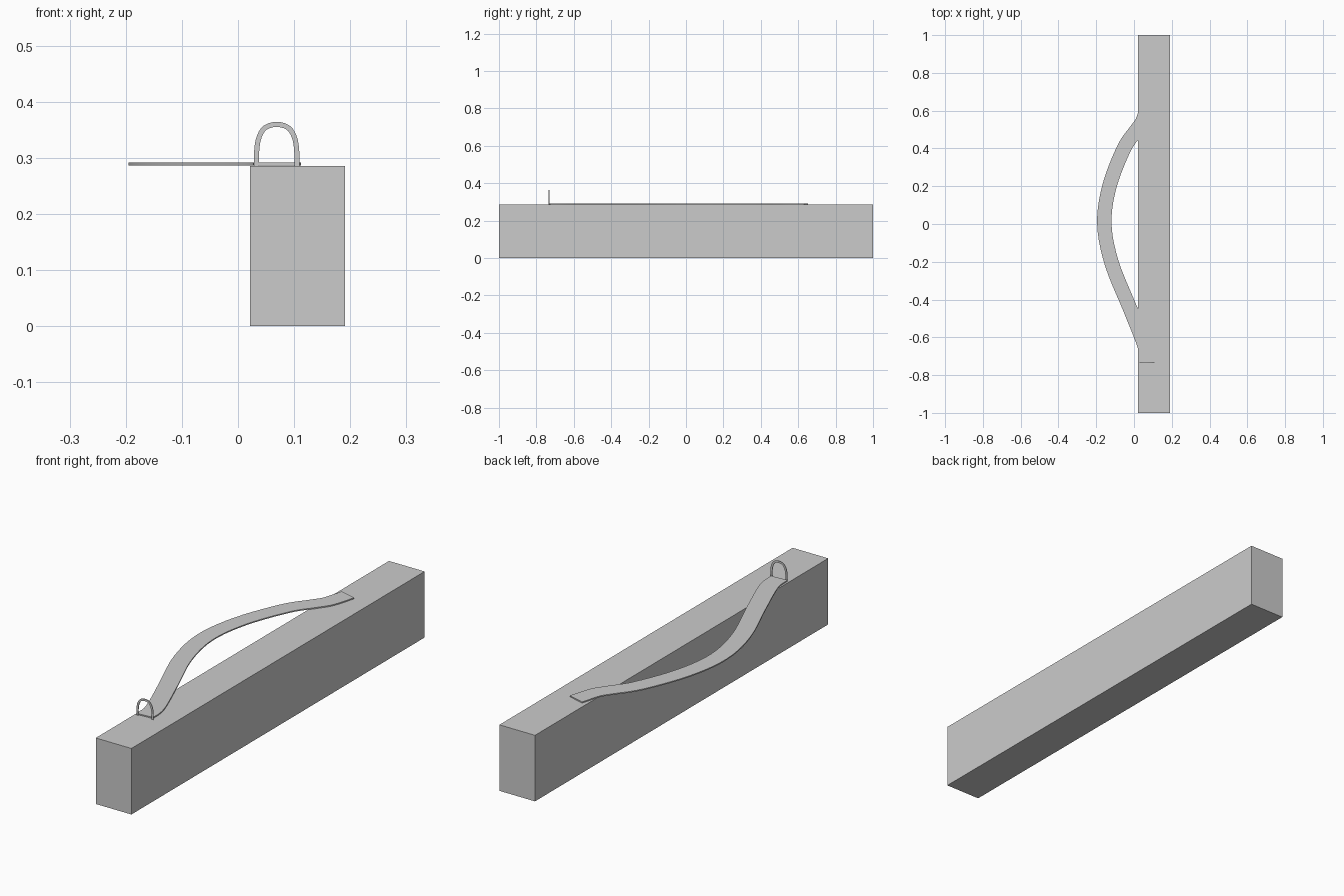
import bpy, bmesh
from mathutils import Vector, Matrix

if "Cube" in bpy.data.objects:
    bpy.data.objects.remove(bpy.data.objects["Cube"])


def smooth_path(pts, steps):
    # Catmull-Rom curve through the control points
    p = [Vector(q) for q in pts]
    p = [2 * p[0] - p[1]] + p + [2 * p[-1] - p[-2]]
    out = []
    for a, b, c, d in zip(p, p[1:], p[2:], p[3:]):
        for i in range(steps):
            t = i / steps
            out.append(0.5 * (2 * b + (c - a) * t + (2 * a - 5 * b + 4 * c - d) * t ** 2
                              + (3 * b - a - 3 * c + d) * t ** 3))
    return out + [p[-2]]


def flat_band(name, pts, width, thick, matrix, steps=5):
    # Band of constant width along a planar path, thickened along local z
    path = smooth_path(pts, steps)
    bm = bmesh.new()
    rings = []
    for i, c in enumerate(path):
        t = (path[min(i + 1, len(path) - 1)] - path[max(i - 1, 0)]).normalized()
        n = Vector((-t.y, t.x)) * width / 2
        corners = [(c + n, 0), (c - n, 0), (c - n, thick), (c + n, thick)]
        rings.append([bm.verts.new((v.x, v.y, z)) for v, z in corners])
    for a, b in zip(rings, rings[1:]):
        for k in range(4):
            j = (k + 1) % 4
            bm.faces.new((a[k], a[j], b[j], b[k]))
    bm.faces.new(rings[0])
    bm.faces.new(rings[-1])
    bmesh.ops.transform(bm, matrix=matrix, verts=bm.verts)
    bmesh.ops.recalc_face_normals(bm, faces=bm.faces)
    me = bpy.data.meshes.new(name)
    bm.to_mesh(me)
    bm.free()
    ob = bpy.data.objects.new(name, me)
    bpy.context.collection.objects.link(ob)
    bpy.ops.object.select_all(action='DESELECT')
    ob.select_set(True)
    bpy.context.view_layer.objects.active = ob
    bpy.ops.object.shade_smooth_by_angle()
    return ob


# Long beam
bpy.ops.mesh.primitive_cube_add(size=1, location=(0.106, 0, 0.1425))
beam = bpy.context.object
beam.name = "beam"
beam.scale = (0.17, 2, 0.285)
bpy.ops.object.transform_apply(location=False, rotation=False, scale=True)

# Curved flat strap lying over the beam
strap_path = [(0.066, -0.73), (0.056, -0.645), (-0.02, -0.45), (-0.117, -0.21), (-0.157, 0),
              (-0.130, 0.2), (-0.053, 0.4), (0.012, 0.495), (0.048, 0.55), (0.076, 0.642)]
flat_band("strap", strap_path, 0.076, 0.005, Matrix.Translation((0, 0, 0.2865)))

# Upright flat loop at the strap's front end
half = [(-0.036, 0.285), (-0.0355, 0.315), (-0.031, 0.338), (-0.020, 0.354)]
loop_path = [(x + 0.069, z) for x, z in half] + [(0.069, 0.3595)] + \
            [(0.069 - x, z) for x, z in reversed(half)]
upright = Matrix.Translation((0, -0.731, 0)) @ Matrix.Rotation(1.5707963, 4, 'X')
flat_band("end_loop", loop_path, 0.009, 0.003, upright, 3)
